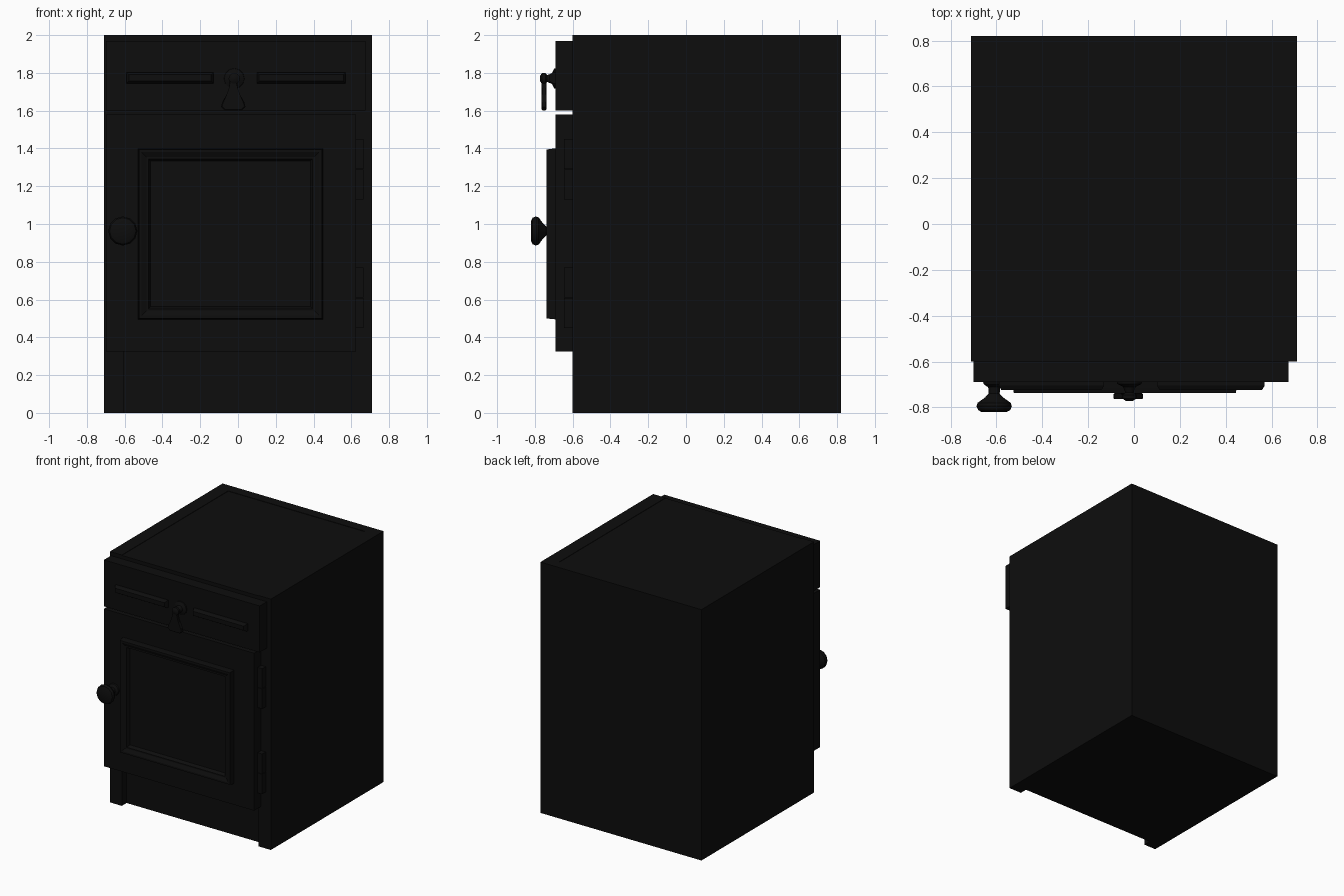
import bpy, bmesh, math

if "Cube" in bpy.data.objects:
    bpy.data.objects.remove(bpy.data.objects["Cube"])

mat = bpy.data.materials.new("black_finish")
mat.diffuse_color = (0.004, 0.004, 0.004, 1)
mat.use_nodes = True
mat.node_tree.nodes["Principled BSDF"].inputs["Base Color"].default_value = mat.diffuse_color


def finish(name, bm, smooth=False):
    bmesh.ops.recalc_face_normals(bm, faces=bm.faces)
    me = bpy.data.meshes.new(name)
    bm.to_mesh(me)
    bm.free()
    me.materials.append(mat)
    ob = bpy.data.objects.new(name, me)
    bpy.context.collection.objects.link(ob)
    if smooth:
        bpy.ops.object.select_all(action='DESELECT')
        ob.select_set(True)
        bpy.context.view_layer.objects.active = ob
        bpy.ops.object.shade_smooth_by_angle(angle=math.radians(35))
    return ob


def skin(bm, rings):
    """Join successive closed loops of points and cap both ends."""
    loops = [[bm.verts.new(p) for p in r] for r in rings]
    n = len(loops[0])
    for a, b in zip(loops, loops[1:]):
        for i in range(n):
            j = (i + 1) % n
            bm.faces.new((a[i], a[j], b[j], b[i]))
    bm.faces.new(loops[0])
    bm.faces.new(loops[-1])


def box(name, x0, x1, y0, y1, z0, z1):
    bm = bmesh.new()
    skin(bm, [[(x0, y0, z), (x1, y0, z), (x1, y1, z), (x0, y1, z)] for z in (z0, z1)])
    return finish(name, bm)


def moulding(name, x0, x1, z0, z1, steps):
    """Rectangular moulding on the front: steps are (inset, y)."""
    bm = bmesh.new()
    skin(bm, [[(x0 + d, y, z0 + d), (x1 - d, y, z0 + d),
               (x1 - d, y, z1 - d), (x0 + d, y, z1 - d)] for d, y in steps])
    return finish(name, bm)


def turned(name, x, z, profile, n=12):
    """Turned part on an axis along y: profile is (radius, y)."""
    bm = bmesh.new()
    skin(bm, [[(x + r * math.cos(2 * math.pi * i / n), y,
                z + r * math.sin(2 * math.pi * i / n)) for i in range(n)]
              for r, y in profile])
    return finish(name, bm, True)


# Carcass: sides, back, top, bottom core and face frame
box("left_side", -0.71, -0.605, -0.60, 0.74, 0, 2)
box("right_side", 0.60, 0.71, -0.60, 0.74, 0, 2)
box("back_panel", -0.71, 0.71, 0.74, 0.82, 0, 2)
box("top_panel", -0.605, 0.60, -0.60, 0.74, 1.89, 1.997)
box("core_with_toe_kick", -0.605, 0.60, -0.54, 0.74, 0, 1.89)
box("middle_rail", -0.605, 0.60, -0.60, -0.54, 1.54, 1.64)

# Drawer front and its two ribs
box("drawer_front", -0.70, 0.675, -0.69, -0.60, 1.60, 1.97)
for side, a, b in (("left", -0.59, -0.13), ("right", 0.10, 0.57)):
    moulding(side + "_drawer_rib", a, b, 1.745, 1.803,
             [(0, -0.685), (0, -0.705), (0.012, -0.725), (0.02, -0.725)])

# Door with picture-frame moulding
box("door", -0.70, 0.625, -0.69, -0.60, 0.325, 1.58)
moulding("door_moulding", -0.53, 0.45, 0.495, 1.40,
         [(0, -0.685), (0.002, -0.715), (0.006, -0.738), (0.02, -0.738),
          (0.045, -0.725), (0.055, -0.725), (0.067, -0.698)])

# Hinges: two knuckles each
for pos, zc in (("lower", 0.61), ("upper", 1.29)):
    for half, z0, z1 in (("bottom", zc - 0.16, zc - 0.002), ("top", zc + 0.002, zc + 0.16)):
        box(f"{pos}_hinge_{half}", 0.62, 0.665, -0.645, -0.59, z0, z1)

# Door knob
turned("door_knob", -0.61, 0.963,
       [(0.05, -0.685), (0.045, -0.70), (0.026, -0.712), (0.024, -0.74),
        (0.04, -0.757), (0.072, -0.78), (0.077, -0.795), (0.07, -0.812),
        (0.055, -0.82)])

# Drawer pull: rosette with post, and hanging drop
turned("pull_rosette", -0.02, 1.77,
       [(0.055, -0.685), (0.053, -0.698), (0.028, -0.71), (0.018, -0.735),
        (0.03, -0.745), (0.03, -0.762), (0.015, -0.772)])
half = [(0.016, 1.78), (0.018, 1.72), (0.03, 1.685), (0.058, 1.645),
        (0.065, 1.62), (0.045, 1.602)]
outline = [(-0.025 + w, z) for w, z in half] + [(-0.025 - w, z) for w, z in reversed(half)]
bm = bmesh.new()
skin(bm, [[(x, y, z) for x, z in outline] for y in (-0.738, -0.764)])
bmesh.ops.bevel(bm, geom=[e for e in bm.edges if abs(e.verts[0].co.y - e.verts[1].co.y) < 1e-6],
                offset=0.005, segments=1, affect='EDGES')
finish("pull_drop", bm)
